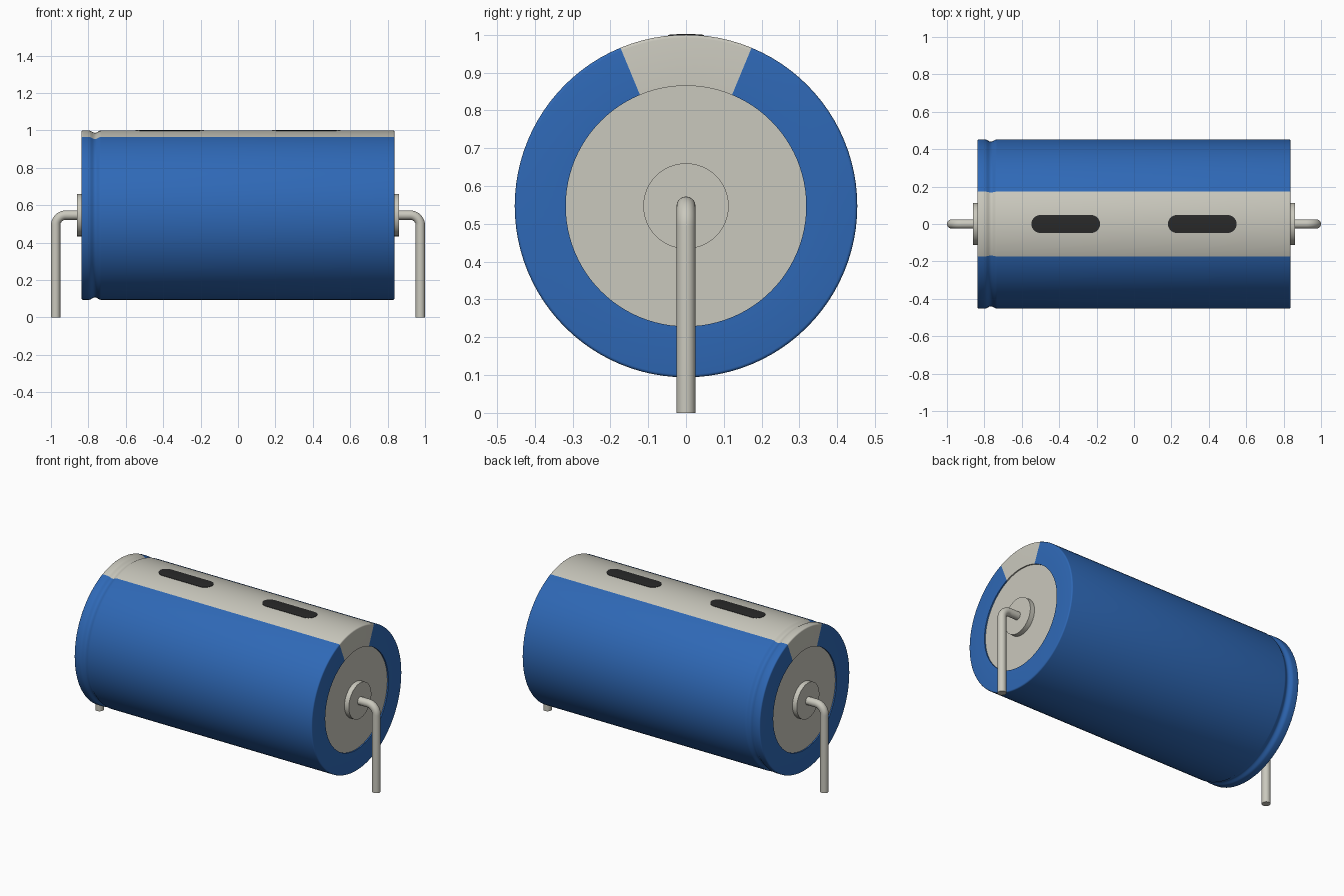
import bpy, bmesh
from math import sin, cos, pi, radians, sqrt, atan2
from mathutils import Vector

if "Cube" in bpy.data.objects:
    bpy.data.objects.remove(bpy.data.objects["Cube"], do_unlink=True)

AXIS_Z, RADIUS, HALF = 0.547, 0.453, 0.837
CAP_R, PIN_R, LEAD_R = 0.318, 0.113, 0.025
SEGMENTS = 96


def material(name, rgb):
    m = bpy.data.materials.new(name)
    m.use_nodes = True
    m.diffuse_color = (*rgb, 1)
    m.node_tree.nodes["Principled BSDF"].inputs["Base Color"].default_value = (*rgb, 1)
    return m


blue = material("sleeve blue", (0.028, 0.14, 0.47))
grey = material("warm light grey", (0.59, 0.58, 0.51))
dark = material("mark black", (0.022, 0.022, 0.022))


def finish(bm, name, *mats):
    bmesh.ops.recalc_face_normals(bm, faces=bm.faces)
    mesh = bpy.data.meshes.new(name)
    bm.to_mesh(mesh)
    bm.free()
    for m in mats:
        mesh.materials.append(m)
    mesh.shade_smooth()
    mesh.set_sharp_from_angle(angle=radians(35))
    obj = bpy.data.objects.new(name, mesh)
    bpy.context.collection.objects.link(obj)
    return obj


def loft(bm, rings):
    """Skin a list of equal closed rings and cap both ends."""
    loops = [[bm.verts.new(p) for p in ring] for ring in rings]
    n = len(loops[0])
    for a, b in zip(loops, loops[1:]):
        for i in range(n):
            j = (i + 1) % n
            bm.faces.new((a[i], a[j], b[j], b[i]))
    bm.faces.new(loops[0])
    bm.faces.new(loops[-1])


def lathe(bm, profile, segments=SEGMENTS):
    """Revolve (x, radius) points about the body axis."""
    turns = [2 * pi * i / segments for i in range(segments)]
    loft(bm, [[(x, r * sin(t), AXIS_Z + r * cos(t)) for t in turns] for x, r in profile])


# Sleeve with rounded rims, recessed ends and a crimp groove near the right end
def rim(side):
    edge, recess = 0.008, 0.008
    pts = [(HALF - recess, CAP_R), (HALF, CAP_R)]
    for k in range(5):
        a = pi / 2 * k / 4
        pts.append((HALF - edge + edge * cos(a), RADIUS - edge + edge * sin(a)))
    return [(side * x, r) for x, r in pts]


groove_x, groove_half, groove_depth = -0.765, 0.033, 0.013
groove = []
for k in range(13):
    u = k / 6 - 1
    groove.append((groove_x + u * groove_half, RADIUS - groove_depth * (1 + cos(pi * u)) / 2))

bm = bmesh.new()
lathe(bm, rim(-1) + groove + rim(1)[::-1])
for f in bm.faces:
    c = f.calc_center_median()
    angle = abs(atan2(c.y, c.z - AXIS_Z))
    is_cap = len(f.verts) > 4
    f.material_index = 1 if is_cap or angle < radians(22.5) else 0
finish(bm, "sleeve", blue, grey)

# Painted polarity marks: thin rounded plates that follow the sleeve curve
MARK_L, MARK_W, ROWS = 0.183, 0.048, 24
for label, cx in (("right", -0.365), ("left", 0.365)):
    bm = bmesh.new()
    layers = []
    for lift in (0.002, -0.002):
        rows = []
        for k in range(ROWS + 1):
            y = -MARK_W * cos(pi * k / ROWS)
            reach = MARK_L - MARK_W + sqrt(max(MARK_W**2 - y**2, 0)) + 0.0005
            z = AXIS_Z + sqrt((RADIUS + lift)**2 - y**2)
            rows.append([bm.verts.new((cx + s * reach, y, z)) for s in (-1, 1)])
        layers.append(rows)
    top, low = layers
    for k in range(ROWS):
        for rows in layers:
            bm.faces.new((*rows[k], *rows[k + 1][::-1]))
        for s in (0, 1):
            bm.faces.new((top[k][s], top[k + 1][s], low[k + 1][s], low[k][s]))
    for k in (0, ROWS):
        bm.faces.new((*top[k], *low[k][::-1]))
    finish(bm, label + "_polarity_mark", dark)

# Terminal discs and bent wire leads, one pair per end
BEND, LEAD_X = 0.055, 0.975
for label, side in (("right", -1), ("left", 1)):
    bm = bmesh.new()
    lathe(bm, [(side * 0.82, PIN_R), (side * 0.86, PIN_R)], 64)
    finish(bm, label + "_terminal_disc", grey)

    # Each path point pairs a position with the bend angle there
    path = [(0.85, AXIS_Z, 0)]
    for k in range(13):
        a = pi / 2 * k / 12
        path.append((LEAD_X - BEND + BEND * sin(a), AXIS_Z - BEND + BEND * cos(a), a))
    path.append((LEAD_X, 0, pi / 2))
    rings = []
    for x, z, a in path:
        out = Vector((side * sin(a), 0, cos(a)))
        across = Vector((0, 1, 0))
        centre = Vector((side * x, 0, z))
        rings.append([centre + LEAD_R * (cos(t) * out + sin(t) * across)
                      for t in (2 * pi * i / 24 for i in range(24))])
    bm = bmesh.new()
    loft(bm, rings)
    finish(bm, label + "_wire_lead", grey)
